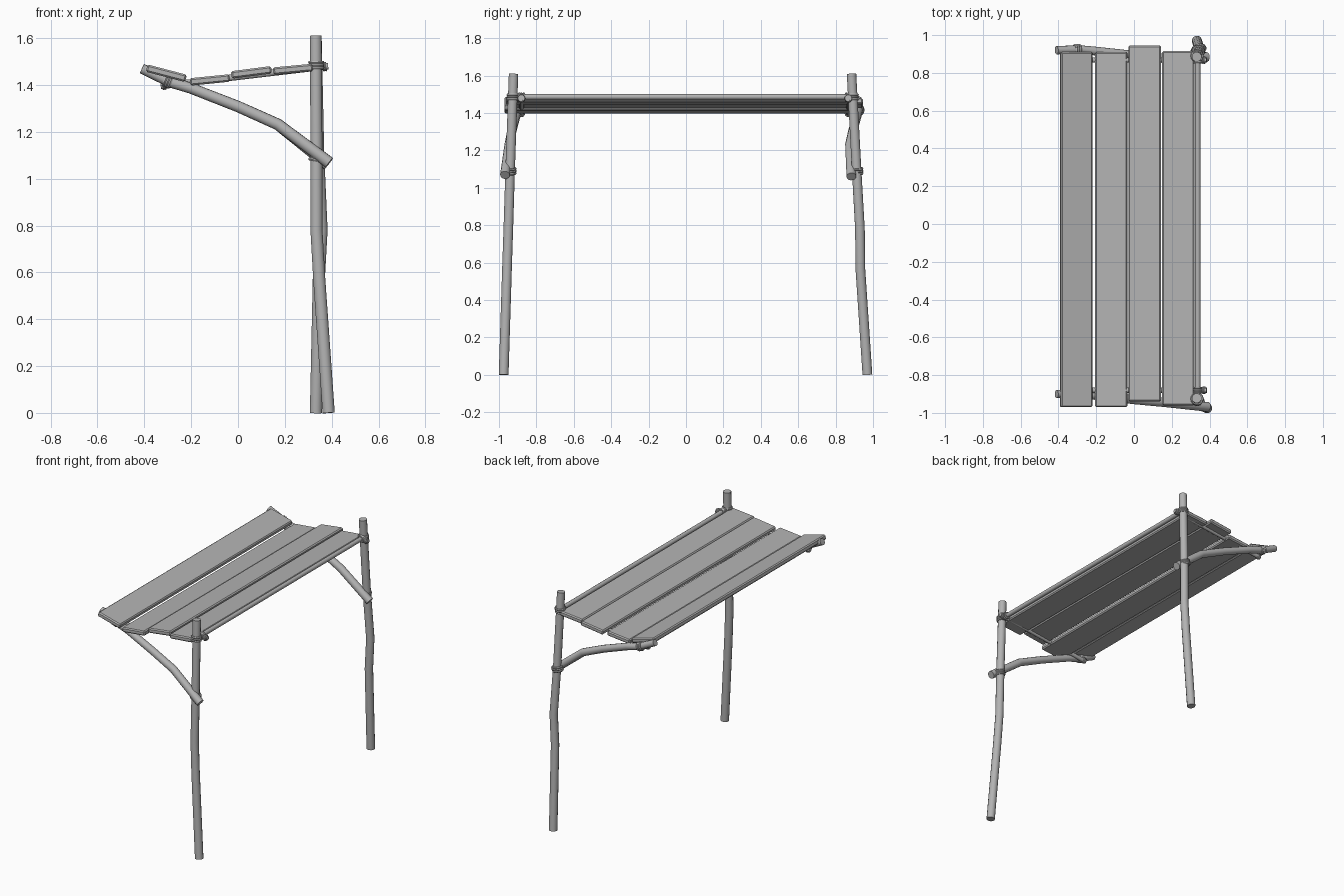
import bpy, bmesh, math
from mathutils import Vector, Matrix

cube = bpy.data.objects.get("Cube")
if cube:
    bpy.data.objects.remove(cube, do_unlink=True)

grey = bpy.data.materials.new("weathered_grey")
grey.use_nodes = True
COLOUR = (0.45, 0.45, 0.45, 1)
grey.diffuse_color = COLOUR
grey.node_tree.nodes["Principled BSDF"].inputs["Base Color"].default_value = COLOUR


def finish(name, bm):
    bmesh.ops.recalc_face_normals(bm, faces=bm.faces)
    mesh = bpy.data.meshes.new(name)
    bm.to_mesh(mesh)
    bm.free()
    mesh.materials.append(grey)
    ob = bpy.data.objects.new(name, mesh)
    bpy.context.collection.objects.link(ob)
    bpy.ops.object.select_all(action='DESELECT')
    ob.select_set(True)
    bpy.context.view_layer.objects.active = ob
    bpy.ops.object.shade_smooth_by_angle(angle=math.radians(35))
    return ob


def pole(name, points, r_start, r_end, sides=12):
    """Capped round pole through the points, tapering along its length."""
    pts = [Vector(p) for p in points]
    bm = bmesh.new()
    rings = []
    side = None
    for i, p in enumerate(pts):
        d = (pts[min(i + 1, len(pts) - 1)] - pts[max(i - 1, 0)]).normalized()
        if side is None:
            side = d.orthogonal()
        side = (side - d * side.dot(d)).normalized()
        up = d.cross(side)
        r = r_start + (r_end - r_start) * i / (len(pts) - 1)
        angles = [math.tau * k / sides for k in range(sides)]
        rings.append([bm.verts.new(p + (side * math.cos(a) + up * math.sin(a)) * r) for a in angles])
    for a, b in zip(rings, rings[1:]):
        for k in range(sides):
            n = (k + 1) % sides
            bm.faces.new((a[k], a[n], b[n], b[k]))
    bm.faces.new(rings[0])
    bm.faces.new(rings[-1])
    return finish(name, bm)


def lashing(name, centre, axis, radius, turns=3, rope=0.007):
    """Stack of rope rings around a pole."""
    d = Vector(axis).normalized()
    frame = d.to_track_quat('Z', 'Y').to_matrix().to_4x4()
    bm = bmesh.new()
    n, m = 14, 6
    for t in range(turns):
        c = Vector(centre) + d * (t - (turns - 1) / 2) * rope * 1.7
        grid = []
        for i in range(n):
            turn = Matrix.Rotation(math.tau * i / n, 4, 'Z')
            grid.append([bm.verts.new(c + frame @ turn @ Vector(
                (radius + rope * math.cos(math.tau * j / m), 0, rope * math.sin(math.tau * j / m))))
                for j in range(m)])
        for i in range(n):
            a, b = grid[i], grid[(i + 1) % n]
            for j in range(m):
                bm.faces.new((a[j], b[j], b[(j + 1) % m], a[(j + 1) % m]))
    finish(name, bm)


def plank(name, x0, z0, x1, z1, y0, y1, thick=0.032):
    """Bevelled board whose cross-section runs from (x0, z0) to (x1, z1)."""
    bm = bmesh.new()
    bmesh.ops.create_cube(bm, size=1)
    size = (math.hypot(x1 - x0, z1 - z0), y1 - y0, thick)
    bmesh.ops.scale(bm, vec=size, verts=bm.verts)
    bmesh.ops.bevel(bm, geom=bm.edges[:], offset=0.007, segments=1, affect='EDGES')
    tilt = Matrix.Rotation(-math.atan2(z1 - z0, x1 - x0), 4, 'Y')
    move = Matrix.Translation(((x0 + x1) / 2, (y0 + y1) / 2, (z0 + z1) / 2))
    bmesh.ops.transform(bm, matrix=move @ tilt, verts=bm.verts)
    finish(name, bm)


# Crooked upright posts
pole("front_post", [(0.387, -0.975, 0), (0.347, -0.957, 0.57), (0.335, -0.95, 0.78),
                    (0.335, -0.94, 1.1), (0.332, -0.922, 1.61)], 0.027, 0.026)
pole("back_post", [(0.333, 0.97, 0), (0.345, 0.932, 0.57), (0.357, 0.93, 0.78),
                   (0.343, 0.912, 1.1), (0.332, 0.885, 1.61)], 0.027, 0.026)

# Bent braces reaching out beneath the roof
pole("front_brace", [(0.39, -0.968, 1.068), (0.17, -0.945, 1.232), (0, -0.93, 1.308),
                     (-0.2, -0.908, 1.386), (-0.29, -0.9, 1.412), (-0.41, -0.9, 1.47)], 0.026, 0.022)
pole("back_brace", [(0.385, 0.884, 1.06), (0.17, 0.876, 1.232), (0, 0.893, 1.308),
                    (-0.2, 0.915, 1.386), (-0.29, 0.924, 1.412), (-0.41, 0.92, 1.47)], 0.026, 0.022)

# Crossbar between the posts and thin rafters under the planks
pole("crossbar", [(0.337, -0.92, 1.486), (0.337, 0.9, 1.486)], 0.015, 0.015)
for end, y in (("front", -0.88), ("back", 0.868)):
    pole(end + "_rafter", [(0.385, y, 1.48), (-0.33, y, 1.396)], 0.014, 0.014)

# Roof planks
plank("outer_plank", -0.39, 1.472, -0.222, 1.428, -0.97, 0.91)
plank("second_plank", -0.205, 1.413, -0.035, 1.43, -0.97, 0.91)
plank("third_plank", -0.028, 1.443, 0.143, 1.465, -0.94, 0.945)
plank("inner_plank", 0.15, 1.459, 0.32, 1.475, -0.96, 0.915)

# Rope lashings at the joints
for end, s, top, mid, tip, inner in (("front", -1, -0.926, -0.941, -0.9, -0.88),
                                     ("back", 1, 0.89, 0.913, 0.924, 0.868)):
    lashing(end + "_post_top_lashing", (0.334, top, 1.485), (0, 0, 1), 0.028)
    lashing(end + "_post_brace_lashing", (0.337, mid, 1.09), (0.2, 0, 1), 0.029)
    lashing(end + "_crossbar_lashing", (0.337, inner, 1.486), (0, 1, 0), 0.018)
    lashing(end + "_rafter_inner_lashing", (0.37, inner, 1.478), (1, 0, 0.12), 0.016, 2, 0.005)
    lashing(end + "_brace_lashing", (-0.3, tip, 1.416), (-1, 0, 0.4), 0.023)
    lashing(end + "_rafter_outer_lashing", (-0.315, inner, 1.398), (1, 0, 0.12), 0.015, 2, 0.005)
